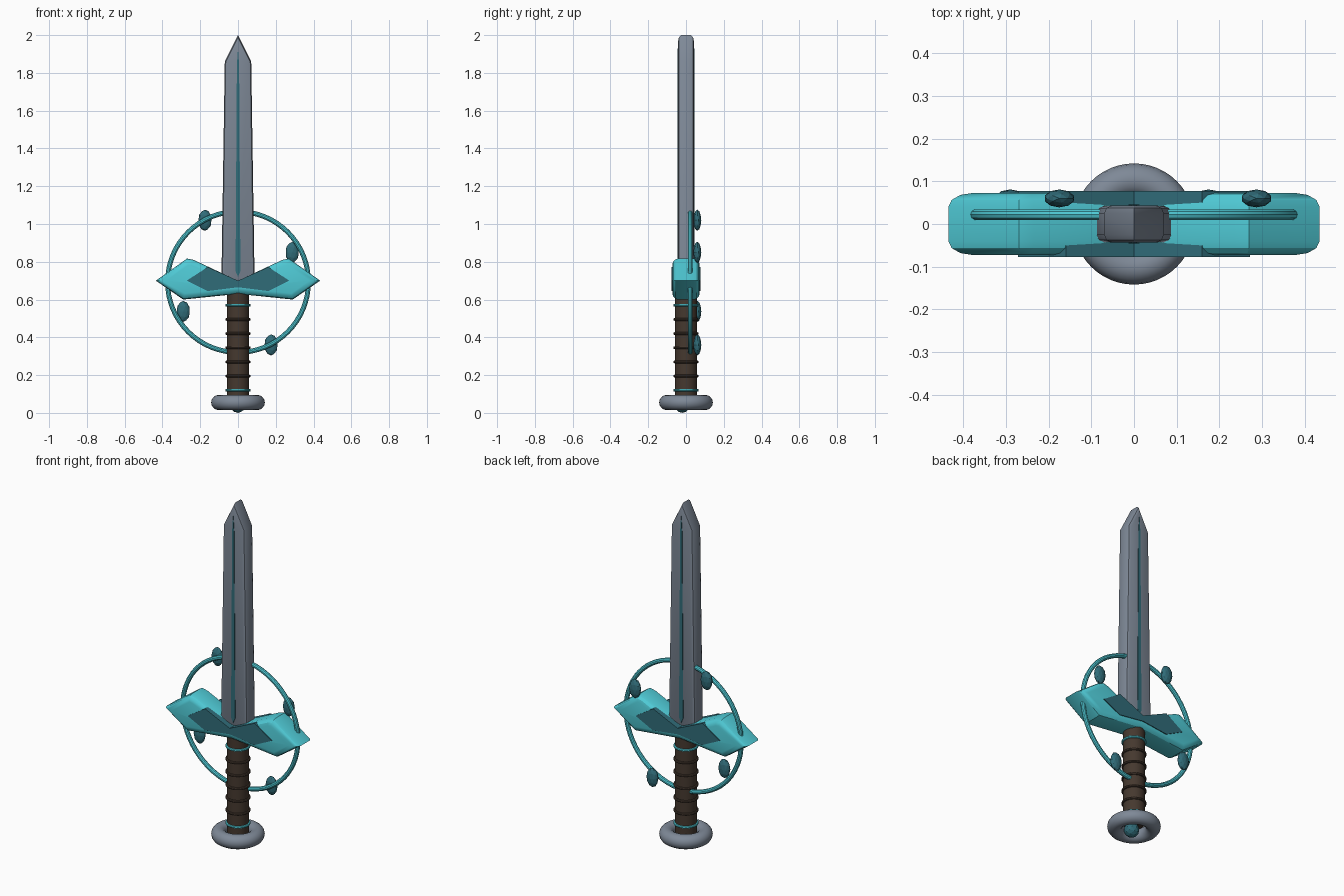
import bpy, bmesh, math
from mathutils import Vector

if "Cube" in bpy.data.objects:
    bpy.data.objects.remove(bpy.data.objects["Cube"])


def material(name, rgb):
    m = bpy.data.materials.new(name)
    m.diffuse_color = (*rgb, 1)
    m.use_nodes = True
    m.node_tree.nodes["Principled BSDF"].inputs["Base Color"].default_value = m.diffuse_color
    return m


STEEL = material("steel", (0.21, 0.25, 0.31))
CYAN = material("cyan", (0.08, 0.60, 0.68))
TEAL = material("dark_teal", (0.03, 0.15, 0.19))
BROWN = material("leather", (0.06, 0.04, 0.028))


def finish(ob, name, mat, smooth=True):
    ob.name = name
    ob.data.materials.append(mat)
    if smooth:
        bpy.ops.object.select_all(action='DESELECT')
        ob.select_set(True)
        bpy.context.view_layer.objects.active = ob
        bpy.ops.object.shade_smooth_by_angle(angle=math.radians(30))
    return ob


def slab(name, half, depth, mat, bevel=0, segments=3, y=0):
    """Mirror a right-hand (x, z) outline, extrude it along y, round its front and back rims."""
    outline = half + [(-x, z) for x, z in reversed(half) if x > 0]
    bm = bmesh.new()
    verts = [bm.verts.new((x, y - depth / 2, z)) for x, z in outline]
    face = bm.faces.new(verts)
    ext = bmesh.ops.extrude_face_region(bm, geom=[face])["geom"]
    moved = [v for v in ext if isinstance(v, bmesh.types.BMVert)]
    bmesh.ops.translate(bm, vec=Vector((0, depth, 0)), verts=moved)
    bmesh.ops.recalc_face_normals(bm, faces=bm.faces[:])
    if bevel:
        rims = [e for e in bm.edges if abs(e.verts[0].co.y - e.verts[1].co.y) < 1e-5]
        bmesh.ops.bevel(bm, geom=rims, offset=bevel, segments=segments,
                        profile=0.5, affect='EDGES', clamp_overlap=True)
    me = bpy.data.meshes.new(name)
    bm.to_mesh(me)
    bm.free()
    ob = bpy.data.objects.new(name, me)
    bpy.context.collection.objects.link(ob)
    return finish(ob, name, mat)


def torus(name, z, major, minor, mat, y=0, upright=False, segs=(48, 12)):
    bpy.ops.mesh.primitive_torus_add(
        major_radius=major, minor_radius=minor, major_segments=segs[0], minor_segments=segs[1],
        location=(0, y, z), rotation=(math.pi / 2 if upright else 0, 0, 0))
    return finish(bpy.context.object, name, mat)


def gem(name, loc, scale):
    bpy.ops.mesh.primitive_ico_sphere_add(subdivisions=2, radius=1, location=loc)
    bpy.context.object.scale = scale
    return finish(bpy.context.object, name, TEAL, smooth=False)


# Blade with softened rims, and a tapering inlay on each face
slab("blade", [(0, 0.695), (0.088, 0.695), (0.07, 1.86), (0, 2.0)], 0.086, STEEL, 0.018, 2)
for side, y in (("front", -0.042), ("back", 0.042)):
    slab(f"{side}_blade_inlay", [(0, 0.72), (0.013, 0.75), (0.006, 1.84), (0, 1.93)],
         0.008, TEAL, y=y)

# Winged guard and the thicker inlay running through it
slab("guard", [(0, 0.63), (0.29, 0.60), (0.435, 0.70), (0.27, 0.817), (0.235, 0.81), (0, 0.70)],
     0.145, CYAN, 0.032)
slab("guard_inlay", [(0, 0.665), (0.16, 0.645), (0.272, 0.70), (0.16, 0.772), (0, 0.70)],
     0.154, TEAL)

# Grip with raised wraps and a cyan band at each end
bpy.ops.mesh.primitive_cylinder_add(vertices=32, radius=0.058, depth=0.57, location=(0, 0, 0.355))
finish(bpy.context.object, "grip", BROWN)
for i in range(7):
    end = i in (0, 6)
    torus("grip_band" if end else "grip_wrap", 0.12 + 0.075 * i, 0.06, 0.0075,
          CYAN if end else BROWN, segs=(32, 8))

# Ring pommel with a gem set underneath
torus("pommel", 0.055, 0.102, 0.04, STEEL, segs=(48, 16))
gem("pommel_gem", (0, -0.02, 0.042), (0.042, 0.042, 0.042))

# Upright ring behind the guard, carrying four gems
torus("guard_ring", 0.693, 0.373, 0.013, CYAN, y=0.022, upright=True, segs=(64, 10))
for x, z in ((-0.175, 1.02), (0.287, 0.85), (-0.29, 0.537), (0.175, 0.36)):
    gem("ring_gem", (x, 0.06, z), (0.036, 0.021, 0.056))
